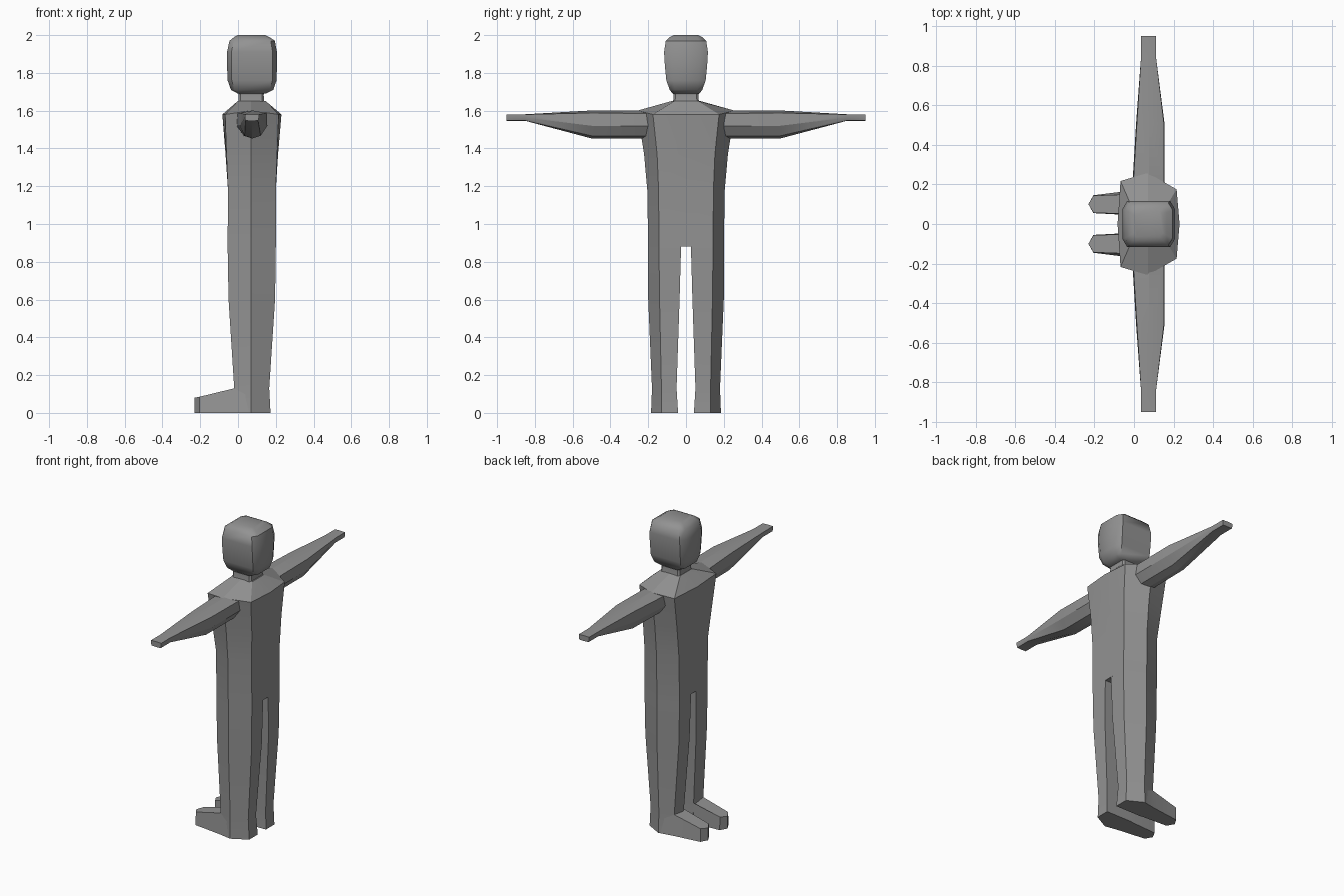
import bpy, bmesh

grey = bpy.data.materials.new("dark_grey")
grey.diffuse_color = (0.29, 0.29, 0.29, 1)


def loft(name, rings, mirror=1, angle=0.35):
    """Skin a list of equally sized point rings and cap both ends."""
    bm = bmesh.new()
    loops = [[bm.verts.new((x, y * mirror, z)) for x, y, z in r] for r in rings]
    n = len(loops[0])
    for a, b in zip(loops, loops[1:]):
        for i in range(n):
            j = (i + 1) % n
            bm.faces.new((a[i], a[j], b[j], b[i]))
    bm.faces.new(loops[0])
    bm.faces.new(loops[-1])
    bmesh.ops.recalc_face_normals(bm, faces=bm.faces)
    me = bpy.data.meshes.new(name)
    bm.to_mesh(me)
    bm.free()
    me.materials.append(grey)
    ob = bpy.data.objects.new(name, me)
    bpy.context.collection.objects.link(ob)
    bpy.context.view_layer.objects.active = ob
    ob.select_set(True)
    bpy.ops.object.shade_smooth_by_angle(angle=angle)
    ob.select_set(False)
    return ob


def torso_ring(z, front, back, bulge, yf, ys, yb, lift=0):
    # eight-sided section: mid front, corners, side ridges, mid back
    return [(front, 0, z), (front + bulge, yf, z), (0.07, ys, z + lift),
            (back - bulge, yb, z), (back, 0, z), (back - bulge, -yb, z),
            (0.07, -ys, z + lift), (front + bulge, -yf, z)]


def box_ring(z, x0, x1, y, cx, cy):
    # rectangle with cut corners
    return [(x0, -y + cy, z), (x0 + cx, -y, z), (x1 - cx, -y, z), (x1, -y + cy, z),
            (x1, y - cy, z), (x1 - cx, y, z), (x0 + cx, y, z), (x0, y - cy, z)]


# torso with sloping shoulders
loft("torso", [
    torso_ring(0.88, -0.055, 0.20, 0, 0.145, 0.20, 0.143),
    torso_ring(1.18, -0.053, 0.20, 0, 0.15, 0.205, 0.145),
    torso_ring(1.37, -0.066, 0.212, 0.005, 0.18, 0.222, 0.153),
    torso_ring(1.58, -0.083, 0.23, 0.015, 0.217, 0.258, 0.175, 0.02),
    torso_ring(1.652, 0.0, 0.145, 0, 0.06, 0.072, 0.06),
])

# neck
loft("neck", [box_ring(z, 0.07 - w, 0.07 + w, w, 0.01, 0.01)
              for z, w in ((1.64, 0.07), (1.66, 0.067), (1.685, 0.066), (1.705, 0.073))])

# head
loft("head", [
    box_ring(1.69, 0.0, 0.145, 0.07, 0.015, 0.02),
    box_ring(1.71, -0.037, 0.187, 0.086, 0.018, 0.028),
    box_ring(1.76, -0.055, 0.204, 0.104, 0.022, 0.038),
    box_ring(1.84, -0.058, 0.206, 0.112, 0.023, 0.04),
    box_ring(1.91, -0.058, 0.206, 0.116, 0.023, 0.04),
    box_ring(1.97, -0.045, 0.195, 0.107, 0.022, 0.036),
    box_ring(1.99, -0.02, 0.165, 0.085, 0.018, 0.028),
    box_ring(2.0, 0.0, 0.145, 0.065, 0.015, 0.02),
], angle=0.8)

# arm cross-sections (x, z) at increasing distance from the body
upper = [(0.075, 1.602), (-0.004, 1.585), (-0.008, 1.52), (0.03, 1.467),
         (0.075, 1.453), (0.12, 1.467), (0.155, 1.52), (0.152, 1.585)]
elbow = [(0.075, 1.601), (0.014, 1.588), (0.01, 1.52), (0.035, 1.467),
         (0.075, 1.453), (0.12, 1.467), (0.155, 1.52), (0.152, 1.588)]
wrist = [(0.072, 1.581), (0.036, 1.58), (0.036, 1.563), (0.04, 1.547),
         (0.072, 1.546), (0.106, 1.547), (0.11, 1.563), (0.11, 1.58)]
# leg levels: z, front, back, inner y, front corner y, ridge y, back corner y
leg = [(0.0, -0.02, 0.172, 0.042, 0.16, 0.185, 0.13),
       (0.13, -0.02, 0.165, 0.05, 0.15, 0.18, 0.13),
       (0.6, -0.05, 0.196, 0.034, 0.145, 0.20, 0.14),
       (0.885, -0.055, 0.20, 0.026, 0.145, 0.20, 0.143)]
# foot outline: x, y, top y, height
foot = [(-0.23, 0.10, 0.10, 0.08), (-0.205, 0.145, 0.143, 0.085),
        (-0.02, 0.168, 0.15, 0.13), (0.06, 0.182, 0.174, 0.13),
        (0.06, 0.048, 0.052, 0.13), (-0.02, 0.045, 0.05, 0.13),
        (-0.205, 0.055, 0.057, 0.085)]

for side, s in (("left", -1), ("right", 1)):
    loft(side + "_arm", [[(x, y, z) for x, z in sec] for y, sec in
                         ((0.2, upper), (0.5, elbow), (0.85, wrist), (0.95, wrist))], s)
    loft(side + "_leg", [[(f, i, z), (f, c, z), (0.07, o, z), (b, k, z), (b, i, z)]
                         for z, f, b, i, c, o, k in leg], s)
    loft(side + "_foot", [[(x, y, 0) for x, y, t, h in foot],
                          [(x, t, h) for x, y, t, h in foot]], s)
